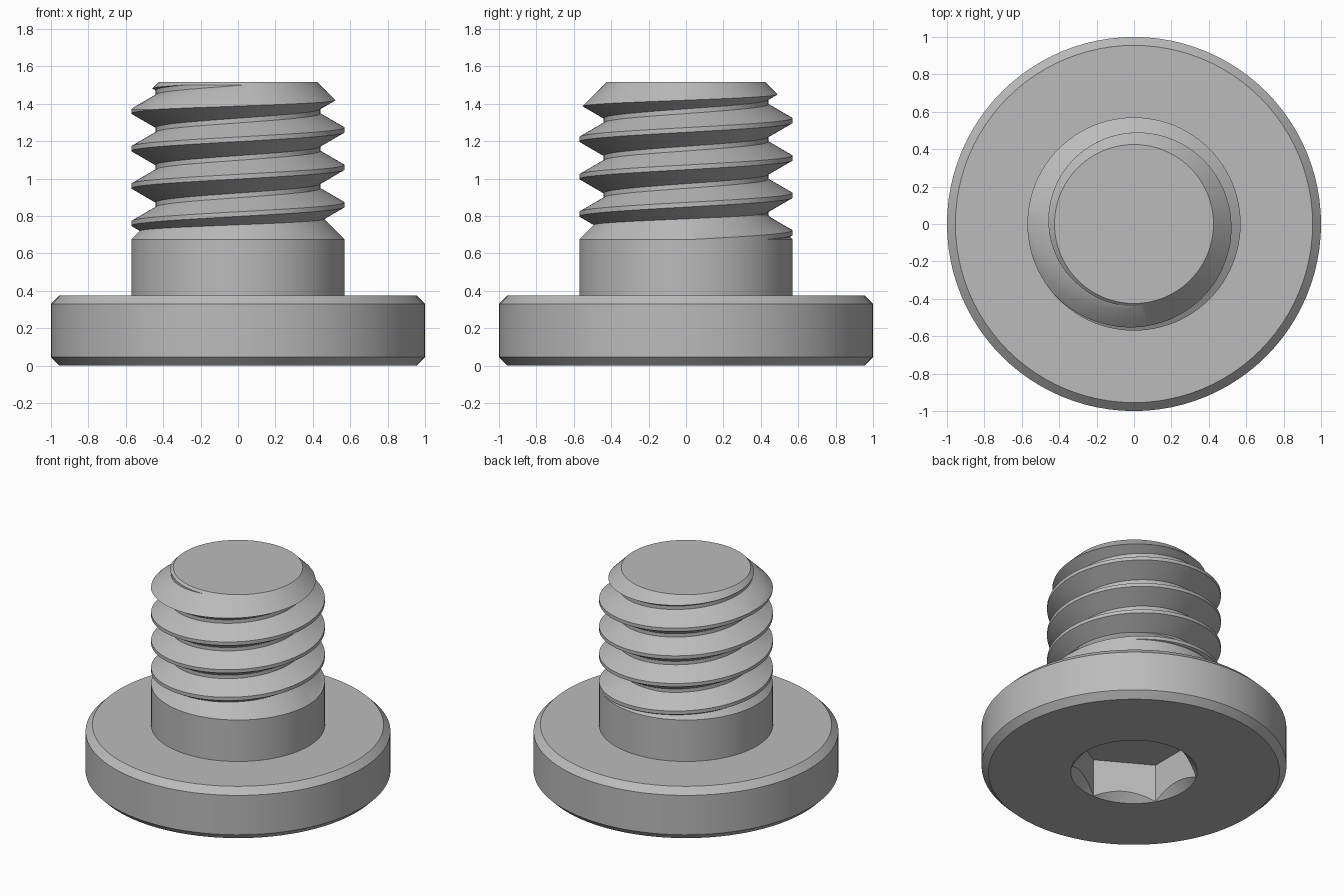
import bpy, bmesh, math
from mathutils import Matrix, Vector

cube = bpy.data.objects.get("Cube")
if cube:
    bpy.data.objects.remove(cube, do_unlink=True)

SEG = 96

steel = bpy.data.materials.new("grey steel")
steel.use_nodes = True
grey = (0.5, 0.5, 0.5, 1)
steel.diffuse_color = grey
steel.node_tree.nodes["Principled BSDF"].inputs["Base Color"].default_value = grey


def finish(bm, name):
    bmesh.ops.recalc_face_normals(bm, faces=bm.faces)
    mesh = bpy.data.meshes.new(name)
    bm.to_mesh(mesh)
    bm.free()
    mesh.materials.append(steel)
    ob = bpy.data.objects.new(name, mesh)
    bpy.context.collection.objects.link(ob)
    return ob


def lathe(name, profile):
    """Revolve (radius, height) points that start and end on the axis."""
    bm = bmesh.new()
    vs = [bm.verts.new((r, 0, z)) for r, z in profile]
    edges = [bm.edges.new(pair) for pair in zip(vs, vs[1:])]
    bmesh.ops.spin(bm, geom=vs + edges, cent=(0, 0, 0), axis=(0, 0, 1),
                   angle=math.tau, steps=SEG)
    bmesh.ops.remove_doubles(bm, verts=bm.verts, dist=1e-4)
    return finish(bm, name)


def threaded_rod(name, start, pitch, turns, profile):
    """Sweep one thread tooth along a helix and close both ends."""
    bm = bmesh.new()
    rows = []
    for k in range(SEG * turns + 1):
        a = math.tau * k / SEG
        z = start + pitch * k / SEG
        rows.append([bm.verts.new((r * math.cos(a), r * math.sin(a), z + dz))
                     for r, dz in profile])
    for k in range(len(rows) - 1):
        strip_a, strip_b = list(rows[k]), list(rows[k + 1])
        if k + 1 + SEG < len(rows):
            strip_a.append(rows[k + SEG][0])
            strip_b.append(rows[k + 1 + SEG][0])
        for j in range(len(strip_a) - 1):
            bm.faces.new((strip_a[j], strip_b[j], strip_b[j + 1], strip_a[j + 1]))
    # the last tooth of the first turn meets the start of the next one
    rim = [e for e in bm.edges if e.is_boundary]
    middle = start + pitch * turns / 2
    for above in (False, True):
        part = [e for e in rim if (e.verts[0].co.z > middle) == above]
        height = sum(e.verts[0].co.z for e in part) / len(part)
        tip = bm.verts.new((0, 0, height))
        for e in part:
            bm.faces.new((e.verts[0], e.verts[1], tip))
    return finish(bm, name)


def combine(target, tool, operation):
    mod = target.modifiers.new(operation, 'BOOLEAN')
    mod.operation = operation
    mod.solver = 'EXACT'
    mod.object = tool
    bpy.context.view_layer.objects.active = target
    bpy.ops.object.modifier_apply(modifier=mod.name)
    bpy.data.objects.remove(tool, do_unlink=True)


# Chamfered head and plain shoulder, tapering into the thread root
bolt = lathe("bolt", [(0, 0), (0.955, 0), (1, 0.045), (1, 0.33), (0.955, 0.375),
                      (0.57, 0.375), (0.57, 0.675), (0.4, 0.845), (0, 0.845)])

# Threaded end, trimmed to a chamfered tip
thread = threaded_rod("thread", 0.46, 0.2, 7,
                      [(0.57, -0.0125), (0.57, 0.0125), (0.44, 0.0875), (0.44, 0.1125)])
envelope = lathe("thread_envelope",
                 [(0, 0.66), (0.5, 0.66), (0.55, 0.67), (0.6, 0.676),
                  (0.6, 1.34), (0.425, 1.515), (0, 1.515)])
combine(thread, envelope, 'INTERSECT')
combine(bolt, thread, 'UNION')

# Hexagonal key socket with a countersunk mouth
bm = bmesh.new()
bmesh.ops.create_cone(bm, cap_ends=True, segments=6, radius1=0.414, radius2=0.414, depth=0.55,
                      matrix=Matrix.Rotation(math.radians(30), 4, 'Z'))
# keep a corner of the hexagon on the y axis
corner = max(bm.verts, key=lambda v: v.co.y).co
turn = math.pi / 2 - math.atan2(corner.y, corner.x)
bmesh.ops.rotate(bm, verts=bm.verts, cent=Vector(), matrix=Matrix.Rotation(turn, 3, 'Z'))
combine(bolt, finish(bm, "socket_hexagon"), 'DIFFERENCE')
combine(bolt, lathe("socket_countersink", [(0, -0.05), (0.465, -0.05), (0.315, 0.1), (0, 0.1)]),
        'DIFFERENCE')

# Smooth curved faces, keep machined edges crisp
bpy.ops.object.select_all(action='DESELECT')
bolt.select_set(True)
bpy.context.view_layer.objects.active = bolt
bpy.ops.object.shade_smooth_by_angle(angle=math.radians(20))
